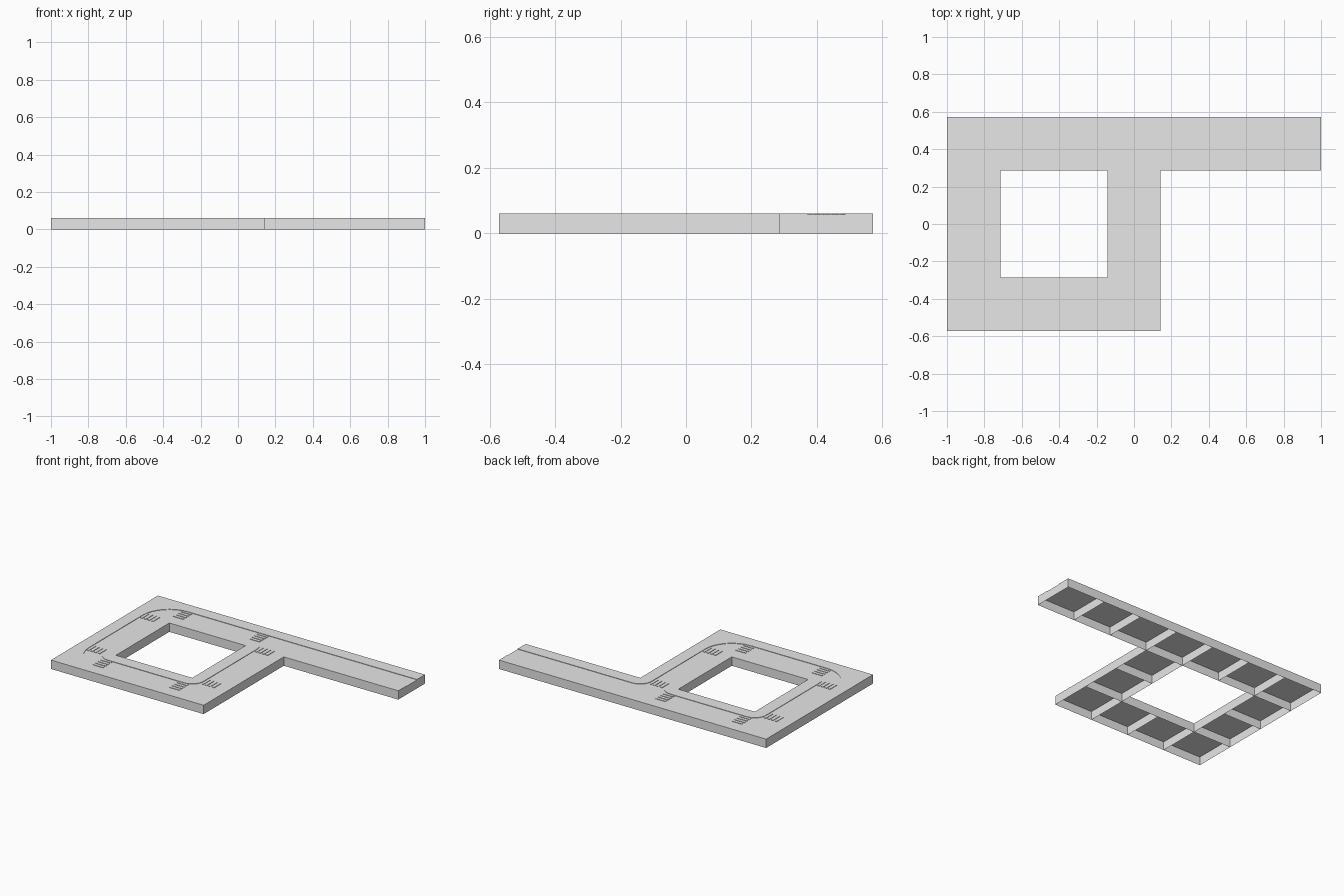
import bpy, bmesh, math
from mathutils import Vector

cube = bpy.data.objects.get("Cube")
if cube:
    bpy.data.objects.remove(cube, do_unlink=True)

T = 2 / 7                      # tile size; plan points are in tile units
ROAD_Z, TOP_Z = 0.057, 0.06
NEAR, FAR = 0.3, 0.7           # road edges measured from a tile corner

grey = bpy.data.materials.new("light_grey")
grey.use_nodes = True
grey.diffuse_color = (0.8, 0.8, 0.8, 1)
grey.node_tree.nodes["Principled BSDF"].inputs["Base Color"].default_value = (0.8, 0.8, 0.8, 1)


def finish(bm, name):
    mesh = bpy.data.meshes.new(name)
    bm.to_mesh(mesh)
    bm.free()
    mesh.materials.append(grey)
    obj = bpy.data.objects.new(name, mesh)
    bpy.context.collection.objects.link(obj)
    return obj


def arc(cx, cy, r, start, end, steps=8):
    angles = [math.radians(start + (end - start) * i / steps) for i in range(steps + 1)]
    return [(cx + r * math.cos(a), cy + r * math.sin(a)) for a in angles]


def pavement(name, *loops):
    """Raised sheet with curbs, filled between the given outlines."""
    bm = bmesh.new()
    for loop in loops:
        verts = [bm.verts.new((x * T, y * T, TOP_Z)) for x, y in loop]
        for a, b in zip(verts, verts[1:] + verts[:1]):
            bm.edges.new((a, b))
    rim = bm.edges[:]
    bmesh.ops.triangle_fill(bm, edges=rim, use_beauty=True, normal=(0, 0, 1))
    rim = [e for e in bm.edges if e.is_boundary]
    new = bmesh.ops.extrude_edge_only(bm, edges=rim)["geom"]
    for v in new:
        if isinstance(v, bmesh.types.BMVert):
            v.co.z = ROAD_Z
    bmesh.ops.recalc_face_normals(bm, faces=bm.faces[:])
    bm.normal_update()
    top = max(bm.faces, key=lambda f: abs(f.normal.z))
    if top.normal.z < 0:
        bmesh.ops.reverse_faces(bm, faces=bm.faces[:])
    return finish(bm, name)


# Hollow tiles: road level sheet with a wall under every tile edge
bm = bmesh.new()
for col in range(7):
    for row in range(4):
        in_hole = col in (1, 2) and row in (1, 2)
        if row == 3 or (col < 4 and not in_hole):
            x, y = col - 3.5, row - 2
            bm.faces.new([bm.verts.new(((x + i) * T, (y + j) * T, ROAD_Z))
                          for i, j in ((0, 0), (1, 0), (1, 1), (0, 1))])
bmesh.ops.remove_doubles(bm, verts=bm.verts[:], dist=0.001)
bm.normal_update()
low = {v: bm.verts.new((v.co.x, v.co.y, 0)) for v in bm.verts[:]}
for edge in bm.edges[:]:
    a, b = edge.verts
    centre = edge.link_faces[0].calc_center_median()
    outward = (a.co + b.co) / 2 - centre
    wall = bm.faces.new((a, b, low[b], low[a]))
    wall.normal_update()
    if wall.normal.dot(outward) < 0:
        wall.normal_flip()
finish(bm, "road_base")

# Outer pavement, with curved corners and a fillet into the side road
outer = [(3.5, 2), (-3.5, 2), (-3.5, -2), (0.5, -2), (0.5, 1), (3.5, 1), (3.5, 1 + NEAR)]
outer += arc(0.5, 1, NEAR, 90, 180)
outer += arc(-0.5, -1, FAR, 0, -90)
outer += arc(-2.5, -1, FAR, -90, -180)
outer += arc(-2.5, 1, FAR, 180, 90)
outer += [(3.5, 1 + FAR)]
pavement("outer_pavement", outer)

# Inner pavement ring around the square opening
corners = [(-0.5, 1), (-2.5, 1), (-2.5, -1), (-0.5, -1)]
ring = []
for i, (cx, cy) in enumerate(corners):
    ring += arc(cx, cy, NEAR, 90 * i, 90 * i + 90)
pavement("inner_pavement", ring, corners)

# Zebra crossings on the tile joints around each corner of the loop
bm = bmesh.new()
along, across, high = 0.26 * T, 0.05 * T, TOP_Z - ROAD_Z
joints = [(x, y, True) for x in (-2.5, -0.5) for y in (-1.5, 1.5)]
joints += [(x, y, False) for x in (-3, 0) for y in (-1, 1)]
for x, y, runs_x in joints:
    for k in range(4):
        shift = (k - 1.5) * 0.095
        px, py = (x, y + shift) if runs_x else (x + shift, y)
        size = Vector((along, across, high) if runs_x else (across, along, high))
        verts = bmesh.ops.create_cube(bm, size=1)["verts"]
        bmesh.ops.scale(bm, vec=size, verts=verts)
        bmesh.ops.translate(bm, vec=(px * T, py * T, (ROAD_Z + TOP_Z) / 2), verts=verts)
finish(bm, "crossing_stripes")
